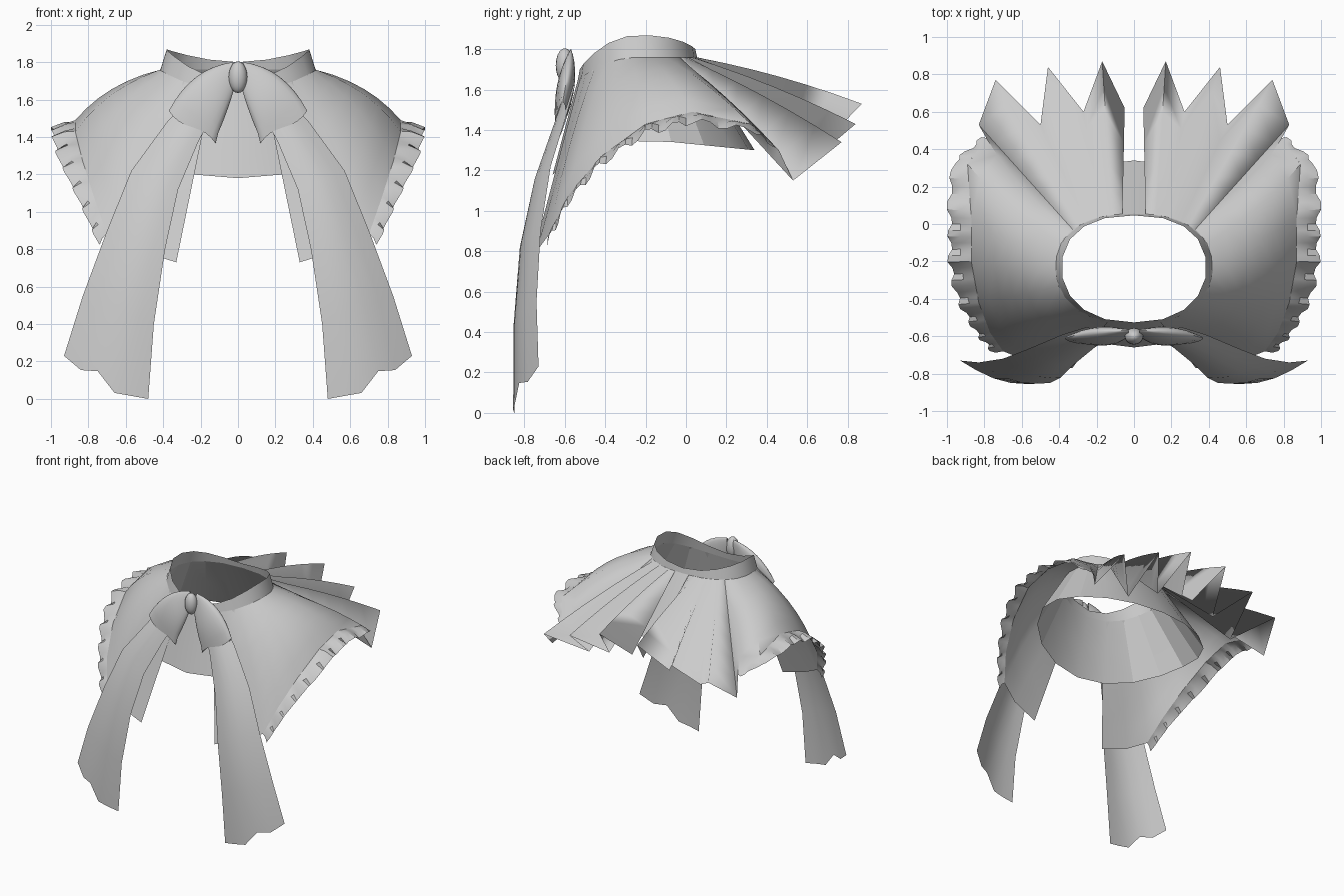
import bpy, bmesh, math
from mathutils import Vector

if "Cube" in bpy.data.objects:
    bpy.data.objects.remove(bpy.data.objects["Cube"], do_unlink=True)

cloth = bpy.data.materials.new("grey cloth")
cloth.use_nodes = True
grey = (0.6, 0.6, 0.6, 1)
cloth.diffuse_color = grey
cloth.node_tree.nodes["Principled BSDF"].inputs["Base Color"].default_value = grey


def sheet(name, rows, mirror=True, wrap=False, angle=35):
    """Skin a grid of points; optionally close each row and mirror in x."""
    bm = bmesh.new()
    grid = [[bm.verts.new(p) for p in row] for row in rows]
    for low, high in zip(grid, grid[1:]):
        count = len(low)
        for i in range(count if wrap else count - 1):
            j = (i + 1) % count
            bm.faces.new((low[i], low[j], high[j], high[i]))
    bmesh.ops.recalc_face_normals(bm, faces=bm.faces)
    mesh = bpy.data.meshes.new(name)
    bm.to_mesh(mesh)
    bm.free()
    obj = bpy.data.objects.new(name, mesh)
    bpy.context.collection.objects.link(obj)
    mesh.materials.append(cloth)
    if mirror:
        obj.modifiers.new("mirror", "MIRROR")
    smooth(obj, angle)


def smooth(obj, angle):
    bpy.ops.object.select_all(action="DESELECT")
    obj.select_set(True)
    bpy.context.view_layer.objects.active = obj
    bpy.ops.object.shade_smooth_by_angle(angle=math.radians(angle))


def bezier(a, b, c, t):
    return a * (1 - t) ** 2 + b * (2 * t * (1 - t)) + c * t * t


def neck(degrees, lift=0.0):
    """Point on the collar band: lift 0 is its lower edge, 1 its upper edge."""
    s, c = math.sin(math.radians(degrees)), math.cos(math.radians(degrees))
    front = max(0, -c)
    bottom = 1.76 - 0.11 * front ** 2
    top = 1.8 + 0.07 * abs(s) ** 1.5 - 0.1 * front ** 2
    size = 1 - 0.08 * lift
    across = math.copysign(abs(s) ** 0.85, s)
    along = c if c < 0 else c ** 0.85
    return Vector((0.42 * size * across, -0.24 + 0.295 * (1 - 0.03 * lift) * along,
                   bottom + (top - bottom) * lift))


# Collar band
turn = [i * 20 for i in range(18)]
sheet("collar", [[neck(a, lift) for a in turn] for lift in (0, 0.5, 1)],
      mirror=False, wrap=True)


# Inner lining, a flared ring under the cape
def lining_rim(degrees):
    s, c = math.sin(math.radians(degrees)), math.cos(math.radians(degrees))
    drop = 0.05 * c if c > 0 else 0.17 * c * c
    return Vector((0.7 * s, -0.16 + 0.5 * c, 1.35 - drop))


sheet("lining", [[neck(a).lerp(lining_rim(a), t) for a in turn]
                 for t in (0, 0.5, 1)], mirror=False, wrap=True, angle=15)

# Cape half: hem from the back pleats round the side to the front opening
hem = [Vector(p) for p in (
    (.05, .62, 1.3), (.17, .87, 1.53), (.27, .6, 1.25), (.46, .84, 1.43),
    (.5, .53, 1.17), (.74, .77, 1.34), (.83, .53, 1.15),
    (.79, .46, 1.3), (.89, .32, 1.43), (.87, .03, 1.49), (.87, -.2, 1.43),
    (.83, -.42, 1.27), (.77, -.58, 1.08), (.7, -.68, .88),
    (.55, -.74, .8), (.33, -.77, .73))]
PLEATS = 7


def cape_point(i, t):
    start = neck(6 + 7 * i if i < PLEATS else 52 + 14 * (i - PLEATS))
    end = hem[i]
    middle = start.lerp(end, 0.5)
    if i < PLEATS:
        middle.z += 0.04 if i % 2 else 0
    elif i < len(hem) - 2:
        middle += Vector((0.06, -0.02, 0.065))
    return bezier(start, middle, end, t)


def cape_rows(columns):
    return [[cape_point(i, r / 6) for i in columns] for r in range(7)]


sheet("back_pleats", cape_rows(range(PLEATS)), angle=140)
sheet("cape", cape_rows(range(PLEATS - 1, len(hem))), angle=50)

# Ruffle along the side hem, growing from the back corner and narrowing in front
side = hem[PLEATS:-2]
steps = 7
inner, middle, outer = [], [], []
for n in range((len(side) - 1) * steps + 1):
    k = min(n // steps, len(side) - 2)
    p = side[k].lerp(side[k + 1], n / steps - k)
    out = Vector((p.x, 0.25 * (p.y + 0.1), 0)).normalized()
    wave = math.sin(n * math.pi / 2 + 0.6)
    grow = min(1, 0.15 + n / 14)
    width = grow * (0.115 - 0.2 * max(0, -p.y - 0.35))
    inner.append(p)
    middle.append(p + out * width * 0.5 + Vector((0, 0, grow * 0.012 * (wave - 1))))
    outer.append(p + out * (width + 0.015 * wave)
                 + Vector((0, 0, grow * (0.02 * wave - 0.045))))
sheet("side_ruffle", [inner, middle, outer], angle=30)

# Long ribbon tails with a notched hem
inside = [(.08, -.58, 1.62), (.21, -.66, 1.38), (.32, -.75, 1.12),
          (.39, -.82, .8), (.45, -.85, .4), (.48, -.85, 0)]
outside = [(.25, -.55, 1.62), (.38, -.59, 1.48), (.57, -.67, 1.22),
           (.7, -.72, .9), (.83, -.74, .55), (.93, -.73, .23)]
notches = (0, -.03, -.06, .01, -.03, 0)
tail = []
for r, (a, b) in enumerate(zip(inside, outside)):
    row = []
    for k, notch in enumerate(notches):
        p = Vector(a).lerp(Vector(b), k / 5)
        p.y -= (0.02 + 0.006 * r) * math.sin(math.pi * k / 5)
        if r == len(inside) - 1:
            p.z += notch
        row.append(p)
    tail.append(row)
sheet("ribbon_tail", tail, angle=40)

# Bow loops: flattened tubes flaring from the knot
upper = [Vector(p) for p in ((.03, -.57, 1.8), (.25, -.57, 1.77), (.37, -.61, 1.54))]
lower = [Vector(p) for p in ((.02, -.59, 1.66), (.06, -.61, 1.52), (.12, -.63, 1.39))]
SIDES, RINGS = 20, 8
loop = []
for r in range(RINGS + 1):
    t = r / RINGS
    top, bottom = bezier(*upper, t), bezier(*lower, t)
    depth = 0.012 + 0.032 * math.sin(math.pi * t * 0.85)
    ring = []
    for k in range(SIDES):
        a = 2 * math.pi * k / SIDES
        p = top.lerp(bottom, (1 - math.cos(a)) / 2)
        p.y -= depth * math.sin(a)
        if r == RINGS:
            p.z -= 0.025 * math.sin(1.5 * a) ** 2
        ring.append(p)
    loop.append(ring)
sheet("bow_loop", loop, wrap=True, angle=60)

# Bow knot
bpy.ops.mesh.primitive_uv_sphere_add(segments=16, ring_count=10, location=(0, -0.6, 1.72))
knot = bpy.context.object
knot.name = "bow_knot"
knot.scale = (0.05, 0.045, 0.085)
knot.data.materials.append(cloth)
smooth(knot, 60)
